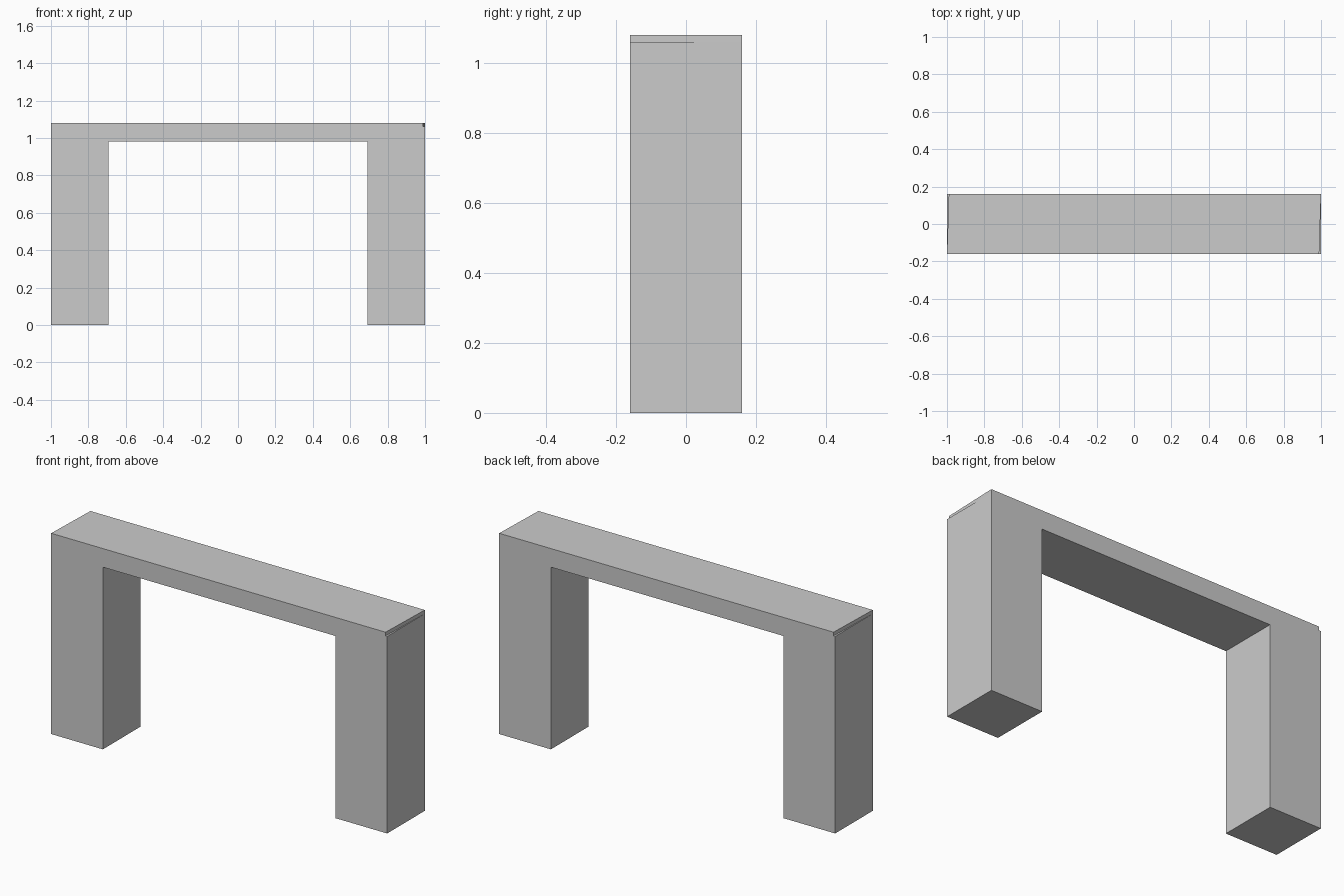
import bpy, bmesh

if "Cube" in bpy.data.objects:
    bpy.data.objects.remove(bpy.data.objects["Cube"])


def prism(name, pts, extrude):
    """Extrude a flat outline into a closed solid."""
    bm = bmesh.new()
    face = bm.faces.new([bm.verts.new(p) for p in pts])
    out = bmesh.ops.extrude_face_region(bm, geom=[face])
    bmesh.ops.translate(bm, vec=extrude,
                        verts=[v for v in out["geom"] if isinstance(v, bmesh.types.BMVert)])
    bmesh.ops.recalc_face_normals(bm, faces=bm.faces)
    mesh = bpy.data.meshes.new(name)
    bm.to_mesh(mesh)
    bm.free()
    obj = bpy.data.objects.new(name, mesh)
    bpy.context.collection.objects.link(obj)
    return obj


W, D, H = 1.0, 0.16, 1.08
INNER, UNDER = 0.692, 0.98

# Gateway frame: two legs and a lintel
half = [(W, H), (W, 0), (INNER, 0), (INNER, UNDER)]
outline = half + [(-x, z) for x, z in reversed(half)]
frame = prism("gateway_frame", [(x, -D, z) for x, z in outline], (0, 2 * D, 0))

# Shallow tapered rebates at the top of opposite ends
for side, s in (("right", 1), ("left", -1)):
    wedge = [(0.99, -D), (0.985, -2 * D), (1.1, -2 * D), (1.1, 2 * D), (1.005, 2 * D)]
    cutter = prism(side + "_rebate_cutter", [(s * x, s * y, 1.06) for x, y in wedge], (0, 0, 0.1))
    cutter.hide_render = True
    cutter.hide_set(True)
    cut = frame.modifiers.new(side + "_rebate", "BOOLEAN")
    cut.operation = "DIFFERENCE"
    cut.solver = "EXACT"
    cut.object = cutter
